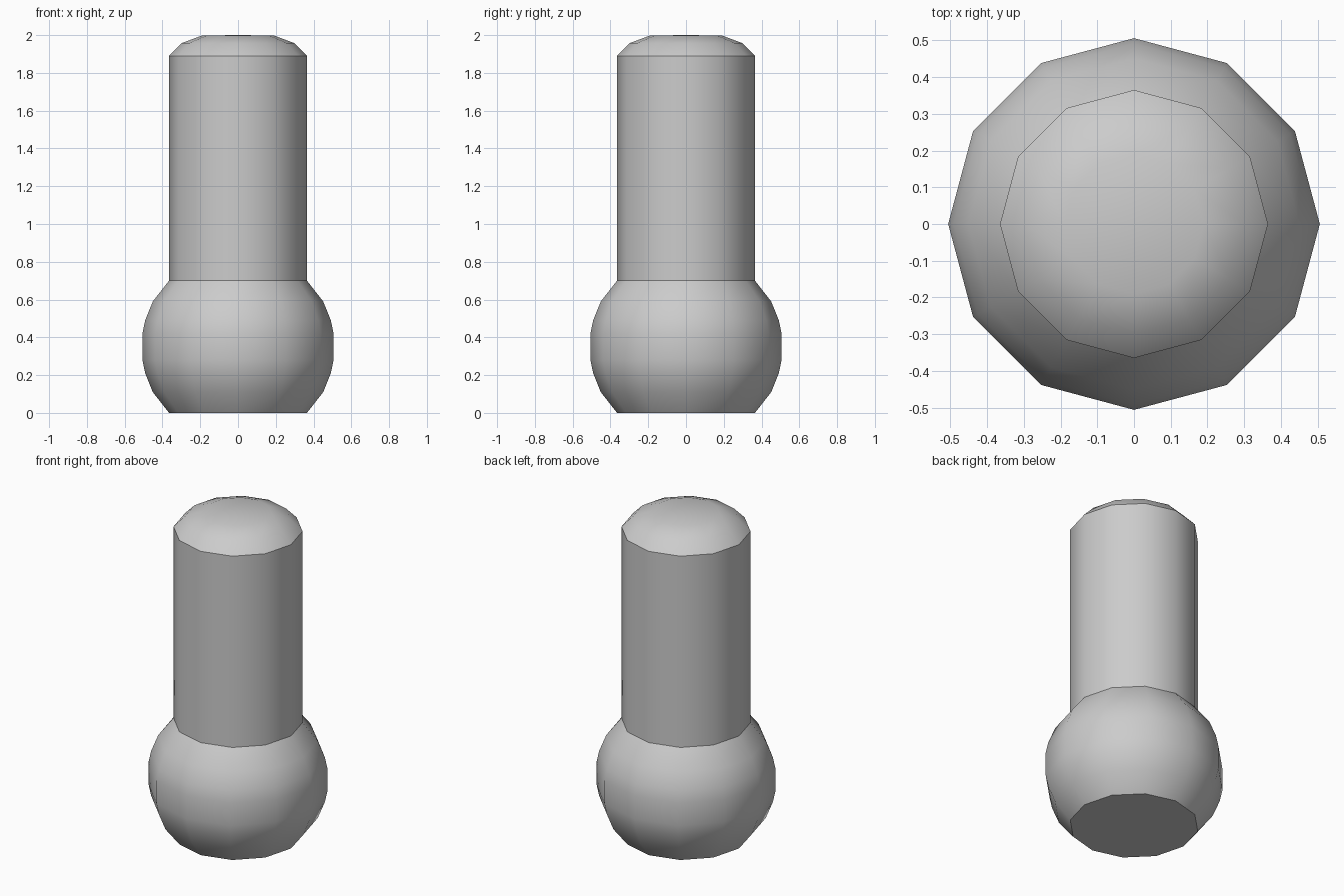
import bpy, bmesh, math

if "Cube" in bpy.data.objects:
    bpy.data.objects.remove(bpy.data.objects["Cube"])

SIDES = 12
BALL_Z, BALL_R = 0.35, 0.511

# Profile (radius, height): cut sphere base, straight shaft, rounded cap
profile = [(0.365, 0.0)]
for dz in (-0.24, -0.14, -0.07, 0.07, 0.14, 0.24):
    profile.append((math.sqrt(BALL_R ** 2 - dz ** 2), BALL_Z + dz))
profile += [(0.365, 0.70), (0.365, 1.89), (0.30, 1.957), (0.19, 1.998)]

bm = bmesh.new()
rings = []
for r, z in profile:
    rings.append([bm.verts.new((r * math.cos(math.tau * i / SIDES),
                                r * math.sin(math.tau * i / SIDES), z))
                  for i in range(SIDES)])

# Side walls
for low, high in zip(rings, rings[1:]):
    for i in range(SIDES):
        j = (i + 1) % SIDES
        bm.faces.new((low[i], low[j], high[j], high[i]))

# Flat underside and very shallow crown
bm.faces.new(rings[0][::-1])
top = bm.verts.new((0, 0, 2.0))
for i in range(SIDES):
    bm.faces.new((rings[-1][i], rings[-1][(i + 1) % SIDES], top))

mesh = bpy.data.meshes.new("ball_ended_peg")
bm.to_mesh(mesh)
bm.free()
peg = bpy.data.objects.new("ball_ended_peg", mesh)
bpy.context.collection.objects.link(peg)

# Smooth sides with crisp shaft ends
bpy.context.view_layer.objects.active = peg
peg.select_set(True)
bpy.ops.object.shade_smooth_by_angle(angle=math.radians(31))
